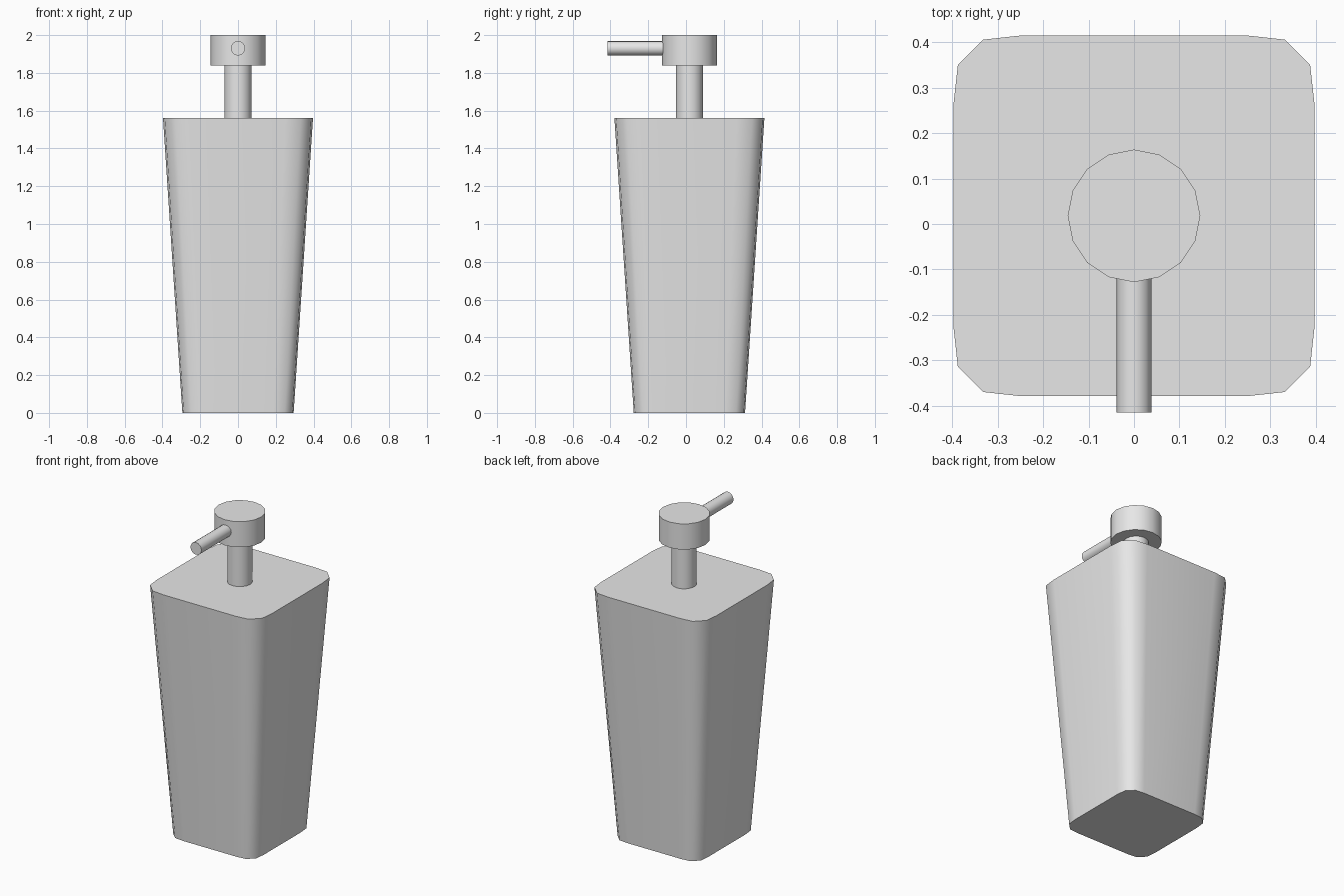
import bpy, math

if "Cube" in bpy.data.objects:
    bpy.data.objects.remove(bpy.data.objects["Cube"])

CY = 0.018  # y of the bottle axis

grey = bpy.data.materials.new("light_grey")
grey.diffuse_color = (0.8, 0.8, 0.8, 1)
grey.use_nodes = True
grey.node_tree.nodes["Principled BSDF"].inputs["Base Color"].default_value = grey.diffuse_color


def finish(obj, name, angle=35):
    obj.name = name
    obj.data.materials.clear()
    obj.data.materials.append(grey)
    bpy.ops.object.select_all(action='DESELECT')
    obj.select_set(True)
    bpy.context.view_layer.objects.active = obj
    bpy.ops.object.shade_smooth_by_angle(angle=math.radians(angle))


def cylinder(name, radius, depth, loc, rot=(0, 0, 0)):
    bpy.ops.mesh.primitive_cylinder_add(vertices=16, radius=radius, depth=depth,
                                        location=loc, rotation=rot)
    finish(bpy.context.object, name)


# Bottle: rounded square cross-section, tapering towards the base
corner = [(0.397, 0.25), (0.388, 0.332), (0.332, 0.388), (0.25, 0.397)]
ring = []
for k in range(4):
    c, s = round(math.cos(k * math.pi / 2)), round(math.sin(k * math.pi / 2))
    ring += [(c * x - s * y, s * x + c * y) for x, y in corner]
n = len(ring)
verts = [(x * f, y * f + CY, z) for f, z in ((0.742, 0), (1, 1.56)) for x, y in ring]
faces = [(i, (i + 1) % n, n + (i + 1) % n, n + i) for i in range(n)]
faces += [tuple(reversed(range(n))), tuple(range(n, 2 * n))]
mesh = bpy.data.meshes.new("bottle")
mesh.from_pydata(verts, [], faces)
bottle = bpy.data.objects.new("bottle", mesh)
bpy.context.collection.objects.link(bottle)
finish(bottle, "bottle", 50)

# Pump: stem, head and spout
cylinder("pump_stem", 0.072, 0.30, (0, CY, 1.70))
cylinder("pump_head", 0.146, 0.16, (0, CY, 1.92))
cylinder("spout", 0.038, 0.36, (0, -0.235, 1.93), (math.pi / 2, 0, 0))
